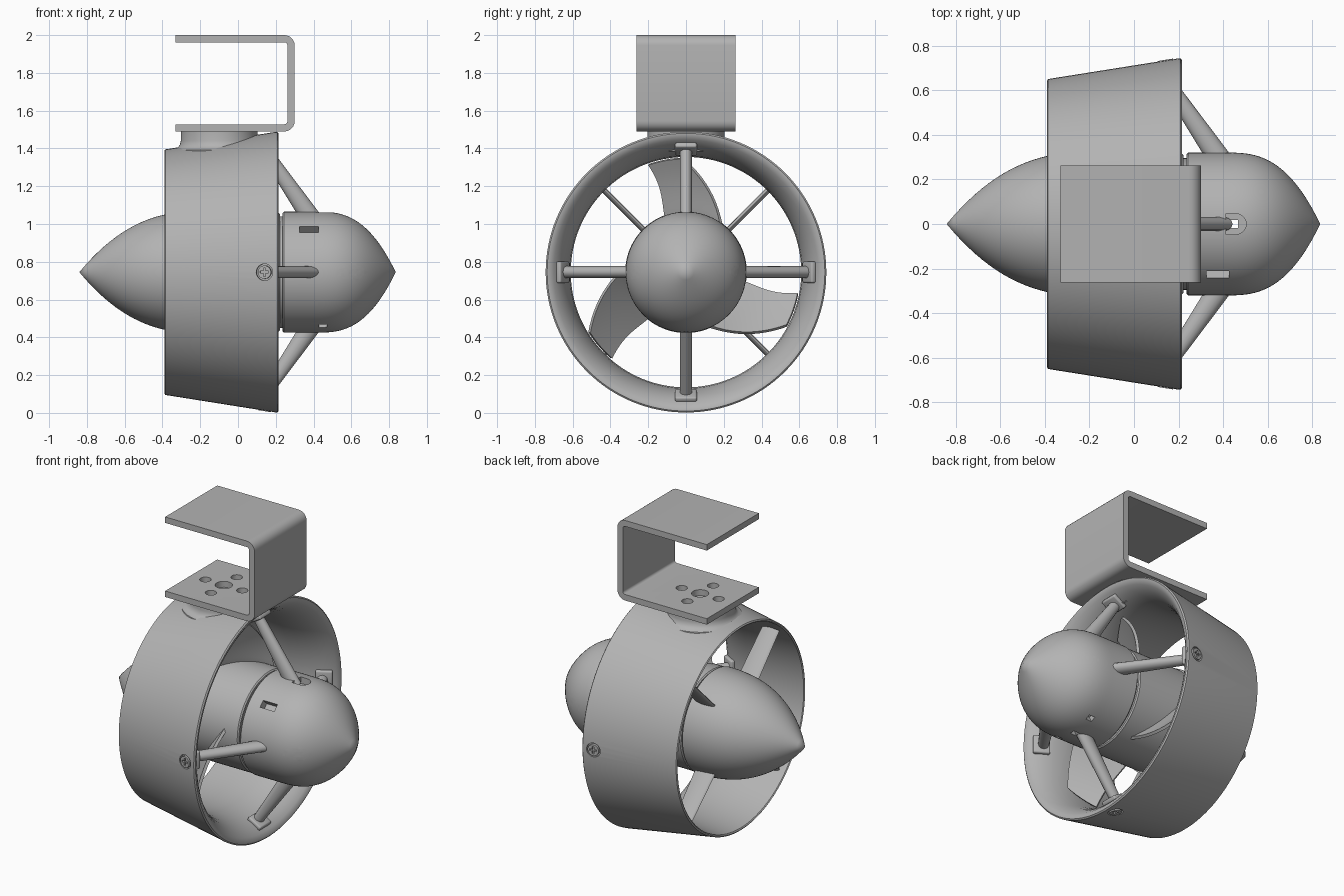
import bpy, bmesh, math
from mathutils import Matrix, Vector

cube = bpy.data.objects.get("Cube")
if cube:
    bpy.data.objects.remove(cube)

AXIS = Matrix.Translation((0, 0, 0.745))      # the shaft line runs along x

grey = bpy.data.materials.new("metal_grey")
grey.use_nodes = True
grey.diffuse_color = (0.45, 0.45, 0.45, 1)
grey.node_tree.nodes["Principled BSDF"].inputs["Base Color"].default_value = (0.45, 0.45, 0.45, 1)


def turn(degrees):
    """Rotation about the shaft line; zero points up."""
    return AXIS @ Matrix.Rotation(math.radians(degrees), 4, 'X')


def make(name, bm, matrix=None):
    if matrix is not None:
        bm.transform(matrix)
    bmesh.ops.recalc_face_normals(bm, faces=bm.faces)
    mesh = bpy.data.meshes.new(name)
    bm.to_mesh(mesh)
    bm.free()
    mesh.materials.append(grey)
    obj = bpy.data.objects.new(name, mesh)
    bpy.context.collection.objects.link(obj)
    return obj


def activate(obj):
    bpy.ops.object.select_all(action='DESELECT')
    obj.select_set(True)
    bpy.context.view_layer.objects.active = obj


def smooth(obj):
    activate(obj)
    bpy.ops.object.shade_smooth_by_angle(angle=math.radians(35))


def lathe(name, profile, matrix=AXIS, closed=False, n=96):
    """Revolve (x, radius) points about the x axis."""
    bm = bmesh.new()
    rings = []
    for x, r in profile:
        if r < 1e-5:
            rings.append([bm.verts.new((x, 0, 0))] * n)
        else:
            rings.append([bm.verts.new((x, r * math.sin(k * math.tau / n), r * math.cos(k * math.tau / n)))
                          for k in range(n)])
    pairs = list(zip(rings, rings[1:])) + ([(rings[-1], rings[0])] if closed else [])
    for a, b in pairs:
        for k in range(n):
            m = (k + 1) % n
            corners = list(dict.fromkeys((a[k], a[m], b[m], b[k])))
            if len(corners) > 2:
                bm.faces.new(corners)
    if not closed:
        for ring in (rings[0], rings[-1]):
            if ring[0] is not ring[1]:
                bm.faces.new(ring)
    return make(name, bm, matrix)


def box(name, size, matrix, bevel=0):
    bm = bmesh.new()
    bmesh.ops.create_cube(bm, size=1, matrix=Matrix.Diagonal((*size, 1)))
    if bevel:
        bmesh.ops.bevel(bm, geom=bm.edges[:], offset=bevel, segments=3, affect='EDGES', profile=0.5)
    return make(name, bm, matrix)


def rod(name, radius, depth, matrix, n=32):
    bm = bmesh.new()
    bmesh.ops.create_cone(bm, cap_ends=True, segments=n, radius1=radius, radius2=radius, depth=depth)
    return make(name, bm, matrix)


def cut(obj, cutters):
    for c in cutters:
        c.hide_render = True
        mod = obj.modifiers.new("cut", 'BOOLEAN')
        mod.operation, mod.solver, mod.object = 'DIFFERENCE', 'EXACT', c
        activate(obj)
        bpy.ops.object.modifier_apply(modifier=mod.name)
        bpy.data.objects.remove(c)


def strut(name, a, b, chord_a, chord_b, thick, angle, n=20):
    """Streamlined bar between two (x, radius) points."""
    bm = bmesh.new()
    d = Vector((b[0] - a[0], 0, b[1] - a[1])).normalized()
    c = Vector((d.z, 0, -d.x))
    rings = []
    for (x, r), chord in ((a, chord_a), (b, chord_b)):
        rings.append([bm.verts.new(Vector((x, 0, r)) + c * chord / 2 * math.cos(k * math.tau / n)
                                   + Vector((0, thick / 2 * math.sin(k * math.tau / n), 0))) for k in range(n)])
    for k in range(n):
        m = (k + 1) % n
        bm.faces.new((rings[0][k], rings[0][m], rings[1][m], rings[1][k]))
    for ring in rings:
        bm.faces.new(ring)
    smooth(make(name, bm, turn(angle)))


# Duct ring with a flared intake
duct = lathe("duct", [(-0.39, 0.642), (-0.385, 0.65), (0.195, 0.742), (0.208, 0.743), (0.215, 0.735),
                      (0.214, 0.722), (0.2, 0.7), (0.17, 0.672), (0.13, 0.648), (0.08, 0.629),
                      (0.02, 0.616), (-0.05, 0.61), (-0.2, 0.617), (-0.385, 0.635)], closed=True, n=128)

# Hub: intake nose, rotor drum, tail cone and the shaft in the gaps
STEPS = 20
nose = lathe("nose", [(0.235, 0.312), (0.243, 0.32)] +
             [(0.42 + 0.415 * u, 0.32 * (1 - u ** 2.7)) for u in (k / STEPS for k in range(STEPS + 1))])
lathe_rotor = lathe("rotor_drum", [(-0.185, 0.308), (-0.178, 0.315), (0.215, 0.315), (0.222, 0.308)])
tail = lathe("tail_cone", [(-0.84 + 0.64 * u, 0.322 * (1 - (1 - u) ** 2.4)) for u in (k / STEPS for k in range(STEPS + 1))])
shaft = lathe("shaft", [(-0.25, 0.295), (0.3, 0.295)])

# Openings in the nose
along_x = Matrix.Rotation(math.radians(90), 4, 'Y')
cutters = []
for side in (-1, 1):
    for radius, start in ((0.037, 0.49), (0.017, 0.45)):
        cutters.append(rod("bore", radius, 0.4, AXIS @ Matrix.Translation((start + 0.2, side * 0.275, 0)) @ along_x))
cutters.append(rod("pocket", 0.046, 0.08, AXIS @ Matrix.Translation((0.457, 0, 0.315))))
cutters.append(box("pocket_square", (0.05, 0.092, 0.08), AXIS @ Matrix.Translation((0.437, 0, 0.315))))
cutters.append(box("cable_slot", (0.04, 0.034, 0.9), AXIS @ Matrix.Translation((0.447, 0, 0))))
cutters.append(box("side_slot", (0.1, 0.045, 0.1), turn(45) @ Matrix.Translation((0.375, 0, 0.32))))
for angle in (153, 207):
    cutters.append(box("vent", (0.04, 0.034, 0.08), turn(angle) @ Matrix.Translation((0.45, 0, 0.32))))
cut(nose, cutters)

# Intake struts with their feet, and thin vanes behind the rotor
for i, place in enumerate(("top", "front", "bottom", "back")):
    angle = i * 90
    strut(place + "_strut", (0.132, 0.66), (0.398, 0.27), 0.06, 0.105, 0.064, angle)
    foot = box(place + "_strut_foot", (0.1, 0.115, 0.03),
               turn(angle) @ Matrix.Translation((0.15, 0, 0.652)) @ Matrix.Rotation(math.radians(-30), 4, 'Y'), 0.01)
    smooth(foot)
    strut("vane_%d" % (i + 1), (-0.29, 0.27), (-0.29, 0.625), 0.14, 0.12, 0.03, angle + 45)

# Cross-head screws sunk into the duct
for place, angle in (("front", 90), ("bottom", 180), ("back", 270)):
    seat = turn(angle) @ Matrix.Translation((0.14, 0, 0.733)) @ Matrix.Rotation(math.radians(-9), 4, 'Y')
    cut(duct, [rod("screw_recess", 0.044, 0.036, seat)])
    screw = rod(place + "_screw", 0.035, 0.03, seat @ Matrix.Translation((0, 0, -0.012)))
    cut(screw, [box("cross", size, seat) for size in ((0.045, 0.011, 0.02), (0.011, 0.045, 0.02))])
    smooth(screw)

# Three swept, twisted blades
ROWS, COLS = 12, 10
for i in range(3):
    bm = bmesh.new()
    grid = []
    for j in range(ROWS + 1):
        t = j / ROWS
        r = 0.295 + 0.308 * t
        high = 111 - 2 * t - 3 * math.sin(math.pi * t)
        low = 48 + 44 * t ** 0.75
        reach = 0.12 - 0.06 * t
        row = []
        for k in range(COLS + 1):
            s = k / COLS
            a = math.radians(low + (high - low) * s)
            row.append(bm.verts.new((reach * (1 - 2 * s) + 0.01, r * math.cos(a), r * math.sin(a))))
        grid.append(row)
    for a, b in zip(grid, grid[1:]):
        for k in range(COLS):
            bm.faces.new((a[k], a[k + 1], b[k + 1], b[k]))
    blade = make("blade_%d" % (i + 1), bm, turn(i * 120))
    mod = blade.modifiers.new("thickness", 'SOLIDIFY')
    mod.thickness, mod.offset = 0.018, 0
    activate(blade)
    bpy.ops.object.modifier_apply(modifier=mod.name)
    smooth(blade)

# Round mounting pad with a fillet at its foot
upright = Matrix.Translation((-0.1, 0, 0)) @ Matrix.Rotation(math.radians(-90), 4, 'Y')
pad = lathe("mount_pad", [(1.385, 0.245), (1.393, 0.243), (1.402, 0.222), (1.418, 0.208), (1.44, 0.203), (1.49, 0.203)],
            upright, n=64)


# C-shaped bracket with rounded bends
def bend(cx, cz, radius, start, end):
    return [(cx + radius * math.cos(math.radians(a)), cz + radius * math.sin(math.radians(a)))
            for a in (start + (end - start) * k / 6 for k in range(7))]


outline = ([(-0.33, 2.0)] + bend(0.245, 1.945, 0.055, 90, 0) + bend(0.245, 1.545, 0.055, 0, -90)
           + [(-0.33, 1.49), (-0.33, 1.528)] + bend(0.245, 1.545, 0.017, -90, 0)
           + bend(0.245, 1.945, 0.017, 0, 90) + [(-0.33, 1.962)])
bm = bmesh.new()
face = bm.faces.new([bm.verts.new((x, -0.262, z)) for x, z in outline])
made = bmesh.ops.extrude_face_region(bm, geom=[face])["geom"]
bmesh.ops.translate(bm, verts=[v for v in made if isinstance(v, bmesh.types.BMVert)], vec=(0, 0.524, 0))
bracket = make("bracket", bm)
holes = [(0, 0, 0.05)] + [(0.13 * x, 0.13 * y, 0.033) for x, y in ((1, 0), (-1, 0), (0, 1), (0, -1))]
cut(bracket, [rod("bolt_hole", r, 0.1, Matrix.Translation((x - 0.1, y, 1.51))) for x, y, r in holes])

for obj in (duct, nose, lathe_rotor, tail, shaft, pad, bracket):
    smooth(obj)
